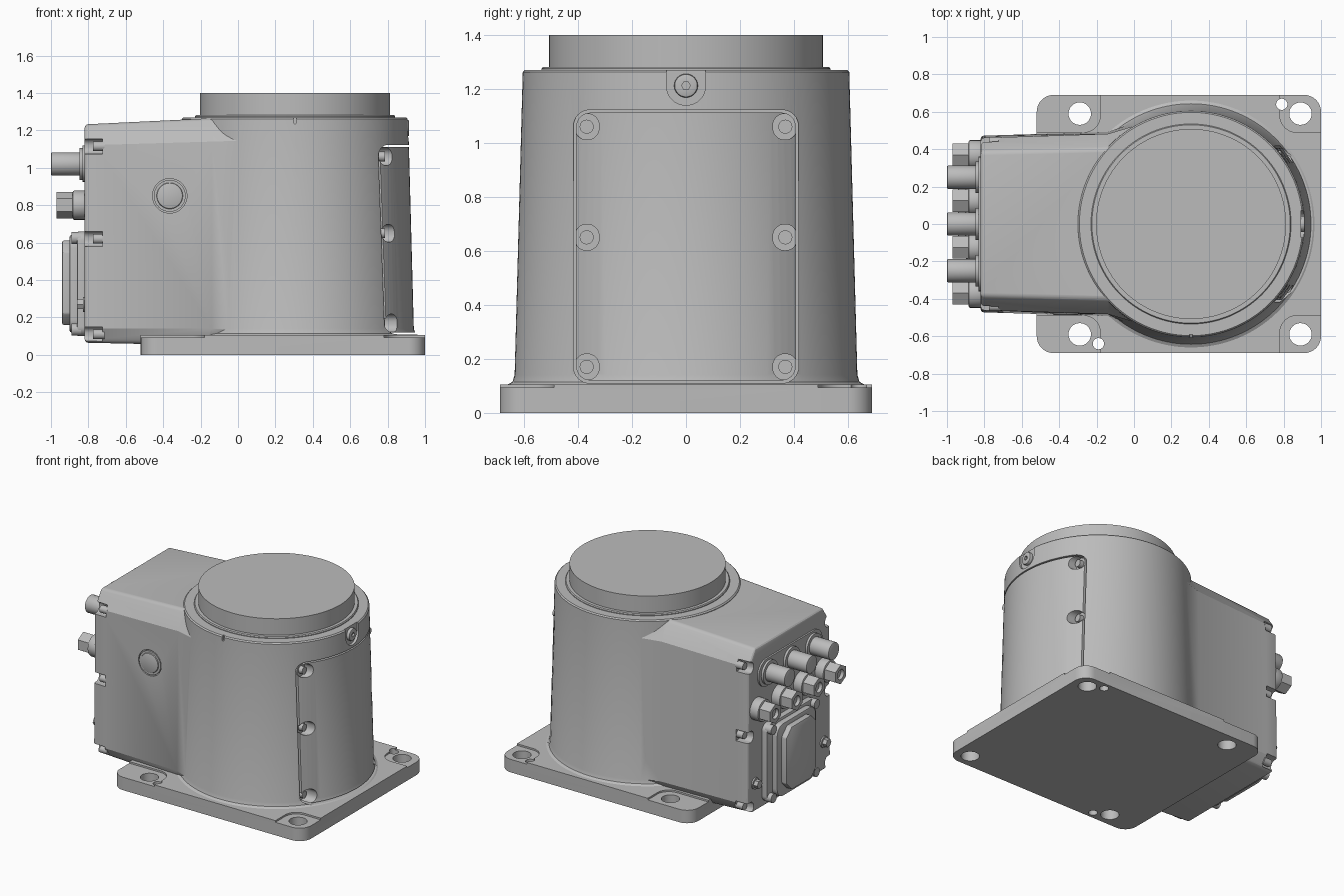
import bpy, bmesh
from math import sin, cos, pi, radians

if "Cube" in bpy.data.objects:
    bpy.data.objects.remove(bpy.data.objects["Cube"], do_unlink=True)

GREY = (0.5, 0.5, 0.5, 1)
grey = bpy.data.materials.new("cast grey")
grey.use_nodes = True
grey.diffuse_color = GREY
grey.node_tree.nodes["Principled BSDF"].inputs["Base Color"].default_value = GREY
CX = 0.305  # drum axis


def finish(name, bm):
    bmesh.ops.recalc_face_normals(bm, faces=bm.faces)
    mesh = bpy.data.meshes.new(name)
    bm.to_mesh(mesh)
    bm.free()
    mesh.materials.append(grey)
    ob = bpy.data.objects.new(name, mesh)
    bpy.context.collection.objects.link(ob)
    return ob


def loft(name, rings):
    """Closed skin through rings of 3D points, capped at both ends."""
    bm = bmesh.new()
    loops = [[bm.verts.new(p) for p in ring] for ring in rings]
    for a, b in zip(loops, loops[1:]):
        for i in range(len(a)):
            j = (i + 1) % len(a)
            bm.faces.new((a[i], a[j], b[j], b[i]))
    bm.faces.new(loops[0])
    bm.faces.new(loops[-1])
    return finish(name, bm)


def prism(name, pts, axis, lo, hi):
    place = {"x": lambda p, h: (h, p[0], p[1]),
             "y": lambda p, h: (p[0], h, p[1]),
             "z": lambda p, h: (p[0], p[1], h)}[axis]
    return loft(name, [[place(p, h) for p in pts] for h in (lo, hi)])


def circle(u, v, r, n=32, turn=0):
    return [(u + r * cos(turn + 2 * pi * i / n), v + r * sin(turn + 2 * pi * i / n)) for i in range(n)]


def rounded(u0, u1, v0, v1, r, n=8):
    pts = []
    for k, (u, v) in enumerate([(u1 - r, v1 - r), (u0 + r, v1 - r), (u0 + r, v0 + r), (u1 - r, v0 + r)]):
        pts += [(u + r * cos(pi / 2 * (k + i / n)), v + r * sin(pi / 2 * (k + i / n))) for i in range(n + 1)]
    return pts


def lathe(name, profile, n=128):
    return loft(name, [[(x, y, z) for x, y in circle(CX, 0, r, n)] for r, z in profile])


def apply(ob, mod):
    bpy.context.view_layer.objects.active = ob
    bpy.ops.object.modifier_apply(modifier=mod.name)


def combine(ob, tool, operation="DIFFERENCE"):
    mod = ob.modifiers.new("combine", "BOOLEAN")
    mod.operation, mod.solver, mod.object = operation, "EXACT", tool
    apply(ob, mod)
    bpy.data.objects.remove(tool, do_unlink=True)


def bevel(ob, width, segments=2):
    mod = ob.modifiers.new("bevel", "BEVEL")
    mod.width, mod.segments, mod.limit_method, mod.angle_limit = width, segments, "ANGLE", radians(35)
    apply(ob, mod)


# Base plate with mounting holes, dowel holes and machined corner pads
plate = prism("base_plate", rounded(-0.52, 1.0, -0.69, 0.69, 0.09), "z", 0, 0.105)
for hx, sx in ((-0.29, -1), (0.89, 1)):
    for s in (-1, 1):
        us, vs = sorted((hx - sx * 0.11, hx + sx * 0.4)), sorted((s * 0.49, s * 0.9))
        combine(plate, prism("pad_cutter", rounded(*us, *vs, 0.09), "z", 0.093, 0.2))
        combine(plate, prism("hole_cutter", circle(hx, s * 0.59, 0.06), "z", -0.1, 0.2))
for hx, hy in ((-0.19, -0.64), (0.79, 0.64)):
    combine(plate, prism("dowel_cutter", circle(hx, hy, 0.03), "z", -0.1, 0.2))

# Tapered drum with a fillet at its foot
body = lathe("housing", [(0.66, 0.08), (0.66, 0.105), (0.643, 0.115), (0.635, 0.14),
                         (0.605, 1.262), (0.597, 1.27)])


# Rear box, chamfered top and bottom and flared into the drum
def section(x, top_half, top, side_high, z_high, side_low, bottom_half, bottom):
    half = [(top_half, top), (side_high, z_high), (side_low, 0.14), (bottom_half, bottom)]
    return [(x, y, z) for y, z in half] + [(x, -y, z) for y, z in reversed(half)]


box = loft("rear_box", [section(-0.82, 0.385, 1.232, 0.46, 1.12, 0.472, 0.42, 0.065),
                        section(-0.14, 0.405, 1.265, 0.482, 1.14, 0.492, 0.45, 0.05),
                        section(0.02, 0.44, 1.268, 0.53, 1.145, 0.55, 0.48, 0.05)])
bevel(box, 0.018, 3)
combine(body, box, "UNION")

# Service cover: seam, screw pockets and screws
seam = prism("seam_cutter", rounded(-0.417, 0.417, 0.11, 1.122, 0.06), "x", 0.735, 1.1)
combine(seam, prism("seam_core", rounded(-0.407, 0.407, 0.12, 1.112, 0.052), "x", 0.6, 1.2))
combine(body, seam)
parts = []
for s in (-1, 1):
    for z in (0.17, 0.65, 1.06):
        us = sorted((s * 0.322, s * 0.412))
        combine(body, prism("pocket_cutter", rounded(*us, z - 0.048, z + 0.048, 0.043), "x", 0.755, 1.1))
        parts.append(prism("cover_screw", circle(s * 0.368, z, 0.026, 24), "x", 0.74, 0.785))

# Upper plug on a flat spot face
combine(body, prism("spot_cutter", rounded(-0.072, 0.072, 1.14, 1.45, 0.07), "x", 0.893, 1.1))
plug = prism("upper_plug", circle(0, 1.212, 0.044), "x", 0.87, 0.915)
bevel(plug, 0.008)
combine(plug, prism("socket_cutter", circle(0, 1.212, 0.016, 6), "x", 0.9, 1))
parts.append(plug)

# Alignment mark and side plug on the front
combine(body, prism("mark_cutter", rounded(CX - 0.007, CX + 0.007, 1.235, 1.35, 0.005, 2), "y", -0.7, -0.59))
combine(body, prism("plug_cutter", circle(-0.365, 0.85, 0.092, 48), "y", -0.7, -0.462))
parts.append(prism("side_plug_ring", circle(-0.365, 0.85, 0.085, 48), "y", -0.478, -0.44))
side_plug = prism("side_plug", circle(-0.365, 0.85, 0.07, 48), "y", -0.487, -0.44)
bevel(side_plug, 0.008)
parts.append(side_plug)

# Rear corner recesses with screws
for s in (-1, 1):
    for z in (0.11, 0.62, 1.115):
        us = sorted((s * 0.405, s * 0.6))
        combine(body, prism("recess_cutter", rounded(*us, z - 0.04, z + 0.04, 0.035), "x", -1, -0.725))
        parts.append(prism("panel_screw", circle(s * 0.44, z, 0.026, 24), "x", -0.775, -0.715))

# Turntable on top
parts.append(lathe("turntable_seal", [(0.535, 1.25), (0.535, 1.275), (0.53, 1.282)]))
parts.append(lathe("turntable", [(0.508, 1.26), (0.508, 1.4)]))

# Round connectors on a raised strip
parts.append(prism("connector_strip", rounded(-0.36, 0.36, 0.925, 1.12, 0.09), "x", -0.832, -0.8))
for y in (-0.25, 0, 0.25):
    parts.append(prism("connector_collar", circle(y, 1.02, 0.085), "x", -0.848, -0.8))
    stub = prism("round_connector", circle(y, 1.02, 0.062), "x", -1.0, -0.8)
    bevel(stub, 0.006)
    parts.append(stub)

# Hexagonal cable glands
for y in (-0.37, -0.125, 0.125, 0.37):
    collar = prism("gland_collar", circle(y, 0.8, 0.078), "x", -0.885, -0.8)
    bevel(collar, 0.01)
    gland = prism("cable_gland", circle(y, 0.8, 0.07, 6, pi / 2), "x", -0.97, -0.85)
    combine(gland, prism("bore_cutter", circle(y, 0.8, 0.036, 24), "x", -1, -0.945))
    parts += [collar, gland]

# Rectangular power connector with its corner screws
flange = prism("power_flange", rounded(-0.25, 0.31, 0.1, 0.66, 0.05), "x", -0.86, -0.8)
rim = prism("power_rim", rounded(-0.19, 0.25, 0.12, 0.64, 0.07), "x", -0.9, -0.84)
cap = prism("power_cap", rounded(-0.14, 0.2, 0.16, 0.61, 0.06, 1), "x", -0.94, -0.88)
for ob in (flange, rim, cap):
    bevel(ob, 0.008)
parts += [flange, rim, cap]
for y in (-0.215, 0.275):
    for z in (0.135, 0.625):
        parts.append(prism("power_screw", circle(y, z, 0.032, 24), "x", -0.89, -0.84))

# Earth screws
for y in (-0.39, 0.39):
    parts.append(prism("earth_washer", circle(y, 0.27, 0.04, 24), "x", -0.83, -0.8))
    parts.append(prism("earth_screw", circle(y, 0.27, 0.03, 6), "x", -0.86, -0.8))

# Smooth curved walls, keep machined edges crisp
bpy.ops.object.select_all(action="DESELECT")
for ob in [plate, body] + parts:
    ob.select_set(True)
bpy.context.view_layer.objects.active = body
bpy.ops.object.shade_smooth_by_angle(angle=radians(25))
